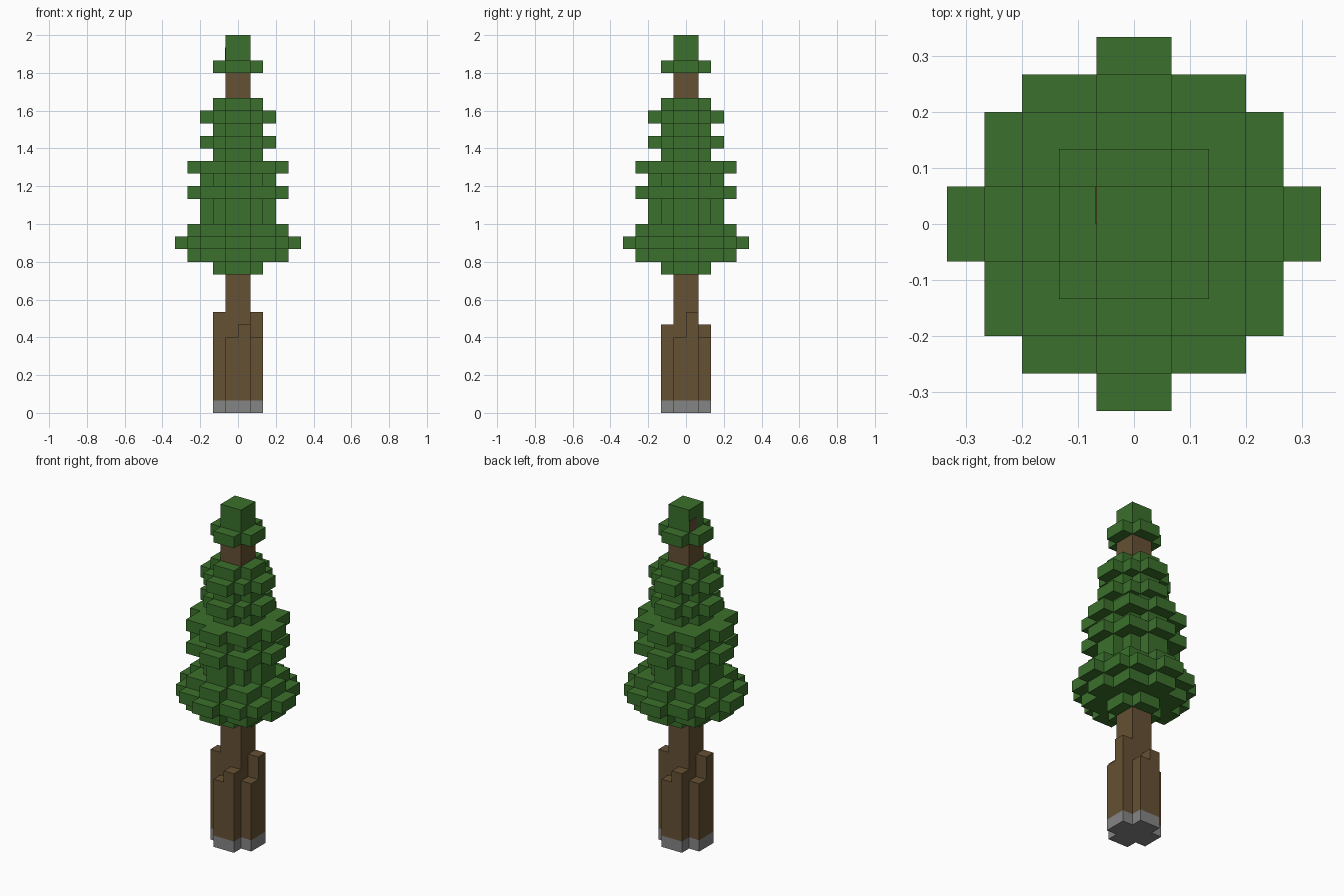
import bpy
import bmesh
from mathutils import Matrix, Vector

U = 1 / 15  # edge length of one block

cube = bpy.data.objects.get("Cube")
if cube:
    bpy.data.objects.remove(cube, do_unlink=True)


def make_material(name, rgb):
    mat = bpy.data.materials.new(name)
    mat.use_nodes = True
    mat.diffuse_color = (*rgb, 1)
    mat.node_tree.nodes["Principled BSDF"].inputs["Base Color"].default_value = (*rgb, 1)
    return mat


LEAF = make_material("leaf green", (0.043, 0.162, 0.025))
BARK = make_material("bark brown", (0.130, 0.082, 0.033))
STONE = make_material("stone grey", (0.235, 0.235, 0.235))
TWIG = make_material("twig brown", (0.130, 0.070, 0.040))


def finish(bm, name, mat):
    bmesh.ops.recalc_face_normals(bm, faces=bm.faces)
    mesh = bpy.data.meshes.new(name)
    bm.to_mesh(mesh)
    bm.free()
    mesh.materials.append(mat)
    obj = bpy.data.objects.new(name, mesh)
    bpy.context.collection.objects.link(obj)
    return obj


def tier(name, corners, bottom, top, mat):
    """Extrude a stepped outline made of one corner turned four times."""
    bm = bmesh.new()
    verts = []
    for turn in range(4):
        spin = Matrix.Rotation(turn * 1.5707963268, 3, "Z")
        verts += [bm.verts.new(spin @ Vector((x * U, y * U, bottom * U))) for x, y in corners]
    face = bm.faces.new(verts)
    ext = bmesh.ops.extrude_face_region(bm, geom=[face], use_keep_orig=True)
    moved = [v for v in ext["geom"] if isinstance(v, bmesh.types.BMVert)]
    bmesh.ops.translate(bm, verts=moved, vec=(0, 0, (top - bottom) * U))
    return finish(bm, name, mat)


def box(name, low, high, mat):
    low, high = Vector(low) * U, Vector(high) * U
    bm = bmesh.new()
    bmesh.ops.create_cube(bm, size=1)
    bmesh.ops.scale(bm, vec=high - low, verts=bm.verts)
    bmesh.ops.translate(bm, vec=(low + high) / 2, verts=bm.verts)
    return finish(bm, name, mat)


# Corner outlines, from a single column to the widest ring
COLUMN = [(1, 1)]
CROSS = [(2, 1), (1, 1), (1, 2)]
SMALL = [(3, 1), (2, 1), (2, 2), (1, 2), (1, 3)]
MEDIUM = [(4, 1), (3, 1), (3, 3), (1, 3), (1, 4)]
LARGE = [(5, 1), (4, 1), (4, 3), (3, 3), (3, 4), (1, 4), (1, 5)]

# Stone base and trunk
tier("stone_base", CROSS, 0, 1, STONE)
tier("trunk", COLUMN, 1, 28, BARK)

# Uneven root slabs, repeated on opposite sides
for side, s in (("front", 1), ("back", -1)):
    for label, x, height in (("low", -1, 6), ("mid", 0, 7)):
        a, b = sorted((s * x, s * (x + 1)))
        c, d = sorted((-2 * s, -s))
        box(f"{side}_root_{label}", (a, c, 1), (b, d, height), BARK)
for side, s in (("left", 1), ("right", -1)):
    for label, y, height in (("low", -1, 6), ("tall", 0, 8)):
        a, b = sorted((s, 2 * s))
        c, d = sorted((s * y, s * (y + 1)))
        box(f"{side}_root_{label}", (a, c, 1), (b, d, height), BARK)

# Foliage tiers from bottom to top: outline and thickness in blocks
z = 11
foliage = [(CROSS, 1), (MEDIUM, 1), (LARGE, 1), (MEDIUM, 1), (SMALL, 2),
           (MEDIUM, 1), (SMALL, 1), (MEDIUM, 1), (CROSS, 1), (SMALL, 1),
           (CROSS, 1), (SMALL, 1), (CROSS, 1)]
for i, (outline, thick) in enumerate(foliage, 1):
    tier(f"foliage_tier_{i}", outline, z, z + thick, LEAF)
    z += thick

# Crown above the bare stretch of trunk
tier("crown_ring", CROSS, 27, 28, LEAF)
tier("crown_tip", COLUMN, 28, 30, LEAF)

# Bare twig patch on the crown
box("twig_patch", (-1.03, 0, 28), (-1, 1, 29), TWIG)
